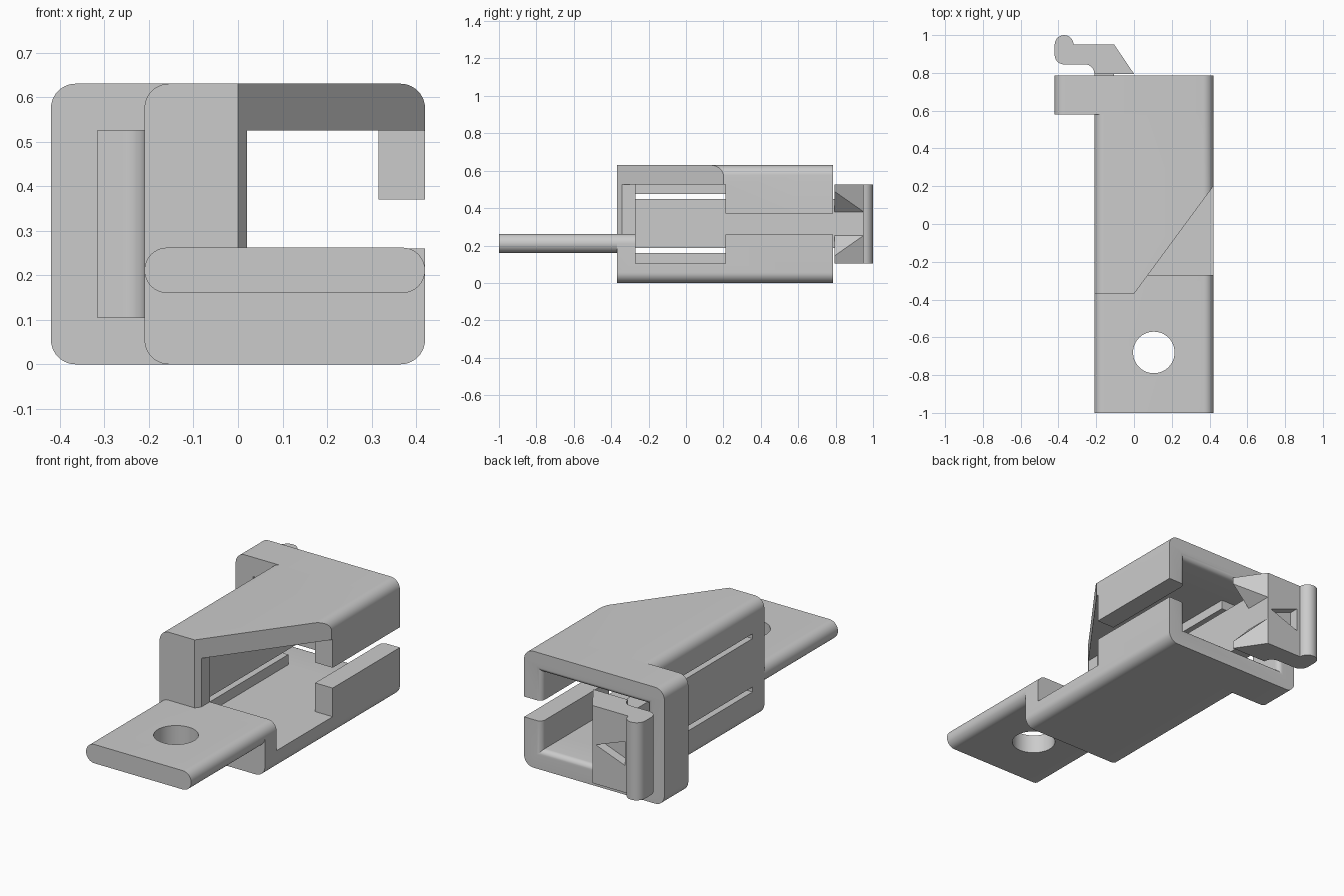
import bpy, bmesh
from math import sin, cos, pi, radians

cube = bpy.data.objects.get("Cube")
if cube:
    bpy.data.objects.remove(cube, do_unlink=True)

grey = bpy.data.materials.new("plain grey")
grey.use_nodes = True
grey.diffuse_color = (0.6, 0.6, 0.6, 1)
grey.node_tree.nodes["Principled BSDF"].inputs["Base Color"].default_value = (0.6, 0.6, 0.6, 1)


def loft(name, rings):
    """Closed solid through rings of matching points."""
    bm = bmesh.new()
    loops = [[bm.verts.new(p) for p in ring] for ring in rings]
    n = len(loops[0])
    for a, b in zip(loops, loops[1:]):
        for i in range(n):
            j = (i + 1) % n
            bm.faces.new((a[i], a[j], b[j], b[i]))
    bm.faces.new(loops[0])
    bm.faces.new(loops[-1])
    bmesh.ops.recalc_face_normals(bm, faces=bm.faces)
    mesh = bpy.data.meshes.new(name)
    bm.to_mesh(mesh)
    bm.free()
    mesh.materials.append(grey)
    ob = bpy.data.objects.new(name, mesh)
    bpy.context.collection.objects.link(ob)
    return ob


def along_y(name, pts, y0, y1):
    return loft(name, [[(x, y, z) for x, z in pts] for y in (y0, y1)])


def along_z(name, pts, z0, z1):
    return loft(name, [[(x, y, z) for x, y in pts] for z in (z0, z1)])


def rect(x0, x1, z0, z1):
    return [(x0, z0), (x1, z0), (x1, z1), (x0, z1)]


def box(x0, x1, y0, y1, z0, z1, name="cutter"):
    return along_y(name, rect(x0, x1, z0, z1), y0, y1)


def arc(cx, cy, r, a0, a1, n=10):
    angles = [radians(a0 + (a1 - a0) * i / n) for i in range(n + 1)]
    return [(cx + r * cos(a), cy + r * sin(a)) for a in angles]


def rounded(x0, x1, z0, z1, r):
    return (arc(x1 - r, z1 - r, r, 0, 90) + arc(x0 + r, z1 - r, r, 90, 180)
            + arc(x0 + r, z0 + r, r, 180, 270) + arc(x1 - r, z0 + r, r, 270, 360))


def select(ob):
    bpy.ops.object.select_all(action='DESELECT')
    ob.select_set(True)
    bpy.context.view_layer.objects.active = ob


def cut(ob, *cutters):
    select(ob)
    for c in cutters:
        mod = ob.modifiers.new("cut", 'BOOLEAN')
        mod.operation, mod.solver, mod.object = 'DIFFERENCE', 'EXACT', c
        bpy.ops.object.modifier_apply(modifier=mod.name)
        bpy.data.objects.remove(c, do_unlink=True)


LEFT, RIGHT, TOP, R = -0.21, 0.42, 0.63, 0.055
IN0, IN1, LOW, HIGH = -0.105, 0.315, 0.105, 0.525
FRONT, STEP, BACK = -0.37, 0.58, 0.785

# Housing: hollow sleeve with slanted front, side gap and two spring slots
housing = along_y("housing", rounded(LEFT, RIGHT, 0, TOP, R), FRONT, STEP)
cut(housing,
    box(IN0, IN1, -0.27, 0.7, LOW, HIGH),
    box(0.3, 0.5, -0.27, 0.21, LOW, HIGH),
    box(0.3, 0.5, 0.2, 0.7, 0.26, 0.37),
    box(0.02, 0.5, -0.5, -0.26, 0.26, HIGH),
    along_z("cutter", [(0, FRONT), (-0.0, -0.5), (0.6, -0.5), (0.6, 0.444), (RIGHT, 0.2)], 0.26, 0.7),
    box(-0.3, -0.08, -0.27, 0.7, 0.16, 0.187),
    box(-0.3, -0.08, -0.27, 0.7, 0.449, 0.475),
    # the front sill takes the rounded end of the tab
    box(0.37, 0.5, -0.5, -0.27, 0.21, 0.3))

# Rear collar: wider ring with an eased mouth
collar = along_y("rear_collar", rounded(-0.42, RIGHT, 0, TOP, R), STEP, BACK)
mouth = []
for i in range(7):
    a = i / 6 * pi / 2
    e, y = 0.03 * (1 - cos(a)), BACK - 0.03 + 0.03 * sin(a)
    mouth.append([(x, y, z) for x, z in rect(-0.315 - e, IN1 + e, LOW - e, HIGH + e)])
mouth.insert(0, [(x, 0.5, z) for x, _, z in mouth[0]])
mouth.append([(x, 0.9, z) for x, _, z in mouth[-1]])
cut(collar, loft("cutter", mouth), box(0.3, 0.5, 0.5, 0.9, 0.26, 0.37))

# Mounting tab with round hole
tab = along_y("mounting_tab", rounded(LEFT, RIGHT, 0.16, 0.262, 0.0509), -1, -0.27)
cut(tab, along_z("cutter", arc(0.105, -0.68, 0.11, 0, 352.5, 47), 0, 0.5))

# Spring arm running out to the latch
arm = box(LEFT, IN0, STEP, 0.82, 0.187, 0.449, "spring_arm")

# Latch head with finger grip, forked hook and pointer recess
profile = (arc(-0.37, 0.95, 0.05, 0, 180) + arc(-0.37, 0.895, 0.05, 180, 270)
           + arc(-0.26, 0.795, 0.05, 90, 0) + [(0, 0.795), (IN0, 0.95)])
latch = along_z("latch_head", profile, LOW, HIGH)
MID = 0.317
cut(latch,
    along_y("cutter", [(IN0, MID - 0.063), (0.01, MID - 0.182), (0.01, MID + 0.182), (IN0, MID + 0.063)], 0.7, 1.1),
    along_y("cutter", [(-0.125, MID), (-0.3, MID + 0.065), (-0.3, MID - 0.065)], 0.9, 1.1))

for ob in (housing, collar, tab, arm, latch):
    select(ob)
    bpy.ops.object.shade_smooth_by_angle(angle=radians(30))
